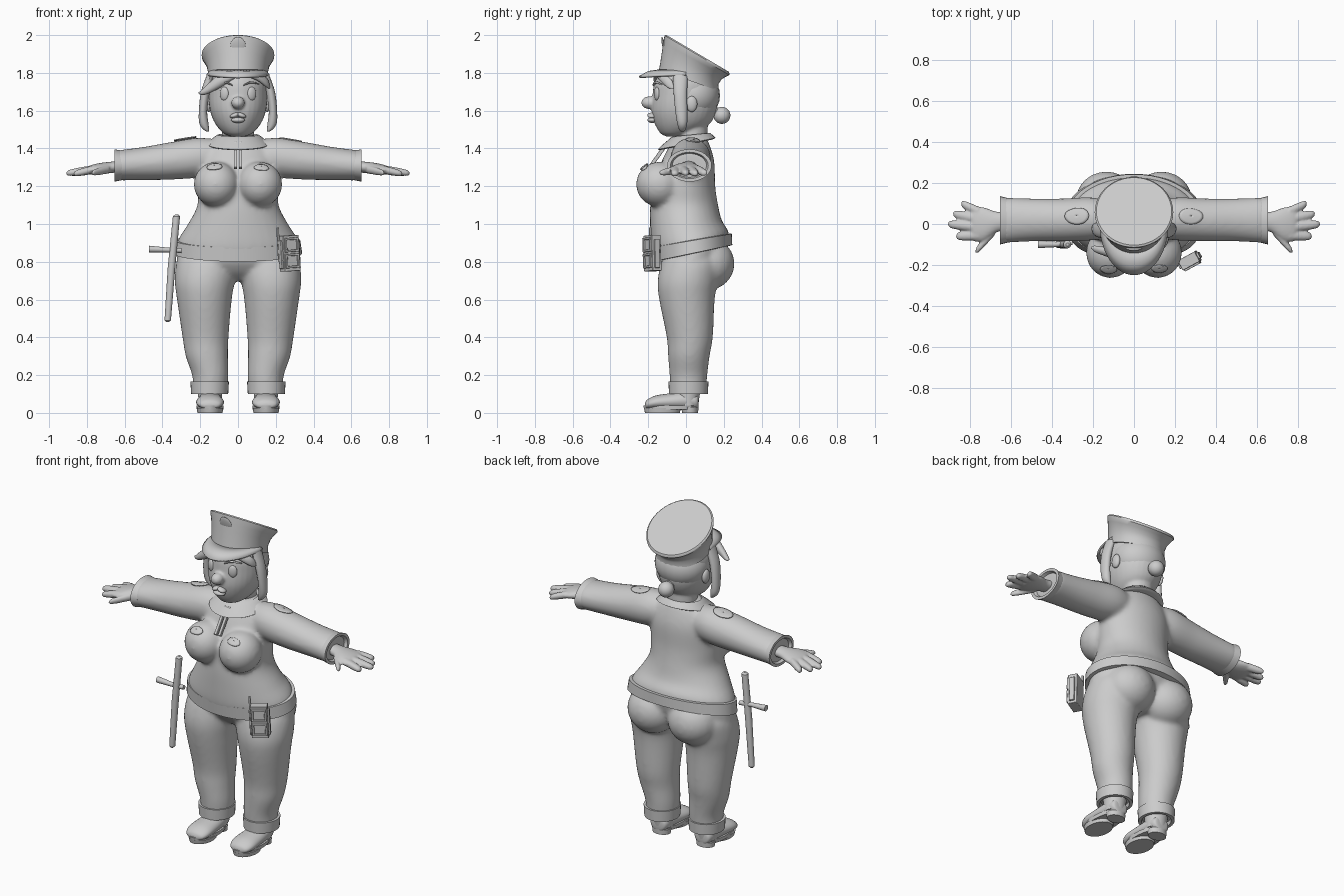
import bpy, bmesh, math
from mathutils import Matrix, Vector, Euler

cloth = bpy.data.materials.new("plain grey")
cloth.diffuse_color = (0.6, 0.6, 0.6, 1)


def curve(rings, steps):
    """Catmull-Rom interpolation of (x, y, z, a, b, tilt) sections."""
    rings = [Vector(tuple(r) + (0,) * (6 - len(r))) for r in rings]
    out = []
    for i in range(len(rings) - 1):
        p0, p1, p2 = rings[max(i - 1, 0)], rings[i], rings[i + 1]
        p3 = rings[min(i + 2, len(rings) - 1)]
        for s in range(steps):
            t = s / steps
            out.append(0.5 * (2 * p1 + (p2 - p0) * t + (2 * p0 - 5 * p1 + 4 * p2 - p3) * t * t
                              + (3 * p1 - p0 - 3 * p2 + p3) * t ** 3))
    return out + [rings[-1]]


def loft(bm, rings, axis='z', n=32, steps=4, caps=True):
    """Skin elliptical sections; axis is the normal of the sections."""
    loops = []
    for x, y, z, a, b, tilt in curve(rings, steps):
        c = Vector((x, y, z))
        u, v = {'z': (Vector((a, 0, 0)), Vector((0, b, tilt * b))),
                'x': (Vector((0, a, 0)), Vector((0, 0, b))),
                'y': (Vector((a, 0, 0)), Vector((0, 0, b)))}[axis]
        loops.append([bm.verts.new(c + u * math.cos(k * math.tau / n) + v * math.sin(k * math.tau / n))
                      for k in range(n)])
    for p, q in zip(loops, loops[1:]):
        for k in range(n):
            bm.faces.new((p[k], p[(k + 1) % n], q[(k + 1) % n], q[k]))
    if caps:
        bm.faces.new(loops[0][::-1])
        bm.faces.new(loops[-1])


def place(loc, size, rot):
    return Matrix.LocRotScale(Vector(loc), Euler(rot), Vector(size))


def ball(bm, loc, size, rot=(0, 0, 0)):
    bmesh.ops.create_uvsphere(bm, u_segments=24, v_segments=14, radius=1, matrix=place(loc, size, rot))


def box(bm, loc, size, rot=(0, 0, 0)):
    bmesh.ops.create_cube(bm, size=1, matrix=place(loc, size, rot))


def finish(name, bm, mirror=False, voxel=0, smooth=0, bevel=0):
    if mirror:
        geo = bmesh.ops.duplicate(bm, geom=bm.verts[:] + bm.edges[:] + bm.faces[:])['geom']
        for v in [g for g in geo if isinstance(g, bmesh.types.BMVert)]:
            v.co.x = -v.co.x
    bmesh.ops.recalc_face_normals(bm, faces=bm.faces)
    me = bpy.data.meshes.new(name)
    bm.to_mesh(me)
    bm.free()
    me.materials.append(cloth)
    ob = bpy.data.objects.new(name, me)
    bpy.context.collection.objects.link(ob)
    bpy.context.view_layer.objects.active = ob
    ob.select_set(True)
    bpy.ops.object.shade_smooth_by_angle(angle=math.radians(40))
    ob.select_set(False)
    if voxel:
        m = ob.modifiers.new("fuse", 'REMESH')
        m.mode, m.voxel_size, m.use_smooth_shade = 'VOXEL', voxel, True
        s = ob.modifiers.new("soften", 'SMOOTH')
        s.iterations, s.factor = smooth, 0.5
    if bevel:
        b = ob.modifiers.new("bevel", 'BEVEL')
        b.width, b.segments = bevel, 2
    return ob


# Jacket: torso, bust and sleeves fused together
bm = bmesh.new()
loft(bm, [(0, .02, 1.47, .10, .08), (0, .02, 1.42, .17, .105), (0, .01, 1.33, .21, .14),
          (0, -.01, 1.2, .215, .165), (0, -.01, 1.1, .215, .18), (0, 0, 1.0, .265, .19, .1),
          (0, .02, .92, .315, .205, .2), (0, .03, .86, .328, .20, .2)])
for s in (1, -1):
    ball(bm, (s * .115, -.14, 1.21), (.12, .125, .12))
    loft(bm, [(s * .08, .02, 1.36, .08, .08), (s * .2, .025, 1.352, .105, .105), (s * .35, .02, 1.335, .105, .1),
              (s * .5, .02, 1.32, .105, .088), (s * .64, .018, 1.31, .112, .08)], 'x')
jacket = finish("jacket", bm, voxel=.012, smooth=10)

bm = bmesh.new()  # sleeve ends
loft(bm, [(.615, .018, 1.31, .108, .078), (.655, .018, 1.31, .118, .086),
          (.655, .018, 1.31, .10, .07), (.62, .018, 1.31, .08, .055)], 'x', steps=1)
finish("sleeve_cuffs", bm, mirror=True)

bm = bmesh.new()  # belt band
loft(bm, [(0, .035, .843, .325, .195, .21), (0, .035, .845, .340, .21, .21),
          (0, .03, .912, .330, .213, .17), (0, .03, .915, .315, .20, .17)], n=48, steps=1)
finish("belt", bm)

bm = bmesh.new()  # collar
loft(bm, [(0, .005, 1.42, .15, .13, .2), (0, .003, 1.425, .165, .153, .2), (0, .02, 1.46, .125, .115, .14),
          (0, .025, 1.472, .105, .095, .1), (0, .025, 1.45, .09, .08, .1)], steps=2)
finish("collar", bm)

bm = bmesh.new()  # zip placket
box(bm, (.013, -.145, 1.365), (.018, .02, .17), (-.62, 0, .0))
finish("zip", bm, mirror=True, bevel=.003)


def patch(name, x, y, z, a, b, axis):
    bm = bmesh.new()
    loft(bm, [(x, y, z, a * k, b * k) for k in (.02, .25, .5, .75, 1)], axis, steps=1, caps=False)
    ob = finish(name, bm, mirror=True)
    w = ob.modifiers.new("wrap", 'SHRINKWRAP')
    w.target, w.offset, w.wrap_mode = jacket, .005, 'ABOVE_SURFACE'
    ob.modifiers.new("thick", 'SOLIDIFY').thickness = .006


patch("chest_badges", .125, -.22, 1.31, .042, .04, 'y')
patch("shoulder_badges", .28, .04, 1.45, .06, .042, 'z')

# Trousers: hips, seat and legs fused together
bm = bmesh.new()
loft(bm, [(0, .03, .70, .1, .08), (0, .03, .75, .30, .14), (0, .035, .84, .323, .18, .2), (0, .035, .89, .30, .18, .2)])
for s in (1, -1):
    ball(bm, (s * .135, .115, .79), (.15, .142, .14))
    loft(bm, [(s * .147, .013, .12, .09, .093), (s * .147, .013, .2, .096, .1), (s * .165, .015, .3, .112, .11),
              (s * .172, .02, .4, .122, .122), (s * .178, .005, .6, .145, .147), (s * .175, .01, .7, .16, .16),
              (s * .16, .03, .8, .165, .16), (s * .15, .03, .86, .14, .13)])
finish("trousers", bm, voxel=.012, smooth=8)

bm = bmesh.new()  # turned-up trouser cuffs
loft(bm, [(.15, .013, .165, .09, .095), (.15, .013, .165, .102, .106), (.15, .013, .10, .098, .103),
          (.15, .013, .10, .08, .085), (.15, .013, .13, .075, .08)], steps=1)
finish("trouser_cuffs", bm, mirror=True)

bm = bmesh.new()  # boots
loft(bm, [(.148, .066, .06, .03, .03), (.148, .055, .062, .052, .045), (.148, 0, .065, .062, .05),
          (.148, -.08, .06, .07, .044), (.148, -.16, .055, .073, .037), (.148, -.205, .045, .055, .025),
          (.148, -.218, .04, .02, .01)], 'y')
loft(bm, [(.148, .01, .04, .06, .055), (.148, .012, .13, .065, .065)])
finish("boots", bm, mirror=True)

bm = bmesh.new()  # boot soles and heels
loft(bm, [(.148, -.08, .018, .07, .142), (.148, -.08, .04, .072, .146)], steps=1)
loft(bm, [(.148, -.125, 0, .066, .092), (.148, -.125, .025, .071, .098)], steps=1)
loft(bm, [(.148, .022, 0, .054, .042), (.148, .02, .03, .058, .046)], steps=1)
finish("boot_soles", bm, mirror=True)

# Hands: palm, thumb and four fingers
bm = bmesh.new()
loft(bm, [(.61, .015, 1.305, .045, .03), (.67, .01, 1.30, .05, .03), (.73, 0, 1.293, .08, .03),
          (.78, 0, 1.286, .085, .025), (.80, 0, 1.283, .06, .015)], 'x')
for x0, y0, x1, y1, z1 in ((.76, .06, .845, .10, 1.268), (.77, .025, .885, .05, 1.265),
                           (.77, -.015, .91, .0, 1.268), (.76, -.055, .87, -.06, 1.265),
                           (.68, -.03, .775, -.135, 1.27)):
    def at(t, r):
        return (x0 + (x1 - x0) * t, y0 + (y1 - y0) * t, 1.29 + (z1 - 1.29) * t, r, r * .85)
    loft(bm, [at(0, .025), at(.5, .024), at(.85, .02), at(.96, .013), at(1, .003)], 'x', n=16)
finish("hands", bm, mirror=True, voxel=.006, smooth=4)

# Head and face
bm = bmesh.new()
loft(bm, [(0, -.06, 1.462, .03, .04), (0, -.045, 1.48, .075, .09), (0, -.02, 1.53, .12, .145),
          (0, -.01, 1.6, .148, .172), (0, -.005, 1.68, .155, .172), (0, 0, 1.76, .148, .163), (0, .0, 1.83, .10, .10)])
loft(bm, [(0, .035, 1.40, .085, .08), (0, .035, 1.55, .085, .08)])
ball(bm, (0, -.195, 1.642), (.036, .042, .034))
finish("head", bm, voxel=.008, smooth=3)

bm = bmesh.new()  # eyes, brows and ears
ball(bm, (.073, -.155, 1.69), (.025, .012, .036), (0, 0, .42))
loft(bm, [(.03, -.172, 1.735, .006, .004), (.07, -.16, 1.75, .008, .006), (.115, -.128, 1.74, .004, .003)], 'x', n=10)
ball(bm, (.155, .03, 1.635), (.018, .03, .042))
finish("eyes_brows_ears", bm, mirror=True)

bm = bmesh.new()  # lips
ball(bm, (0, -.178, 1.55), (.036, .026, .015))
ball(bm, (.018, -.18, 1.575), (.026, .025, .013), (0, .35, 0))
ball(bm, (-.018, -.18, 1.575), (.026, .025, .013), (0, -.35, 0))
finish("lips", bm)

# Hair: back, bun, side locks and fringe
bm = bmesh.new()
ball(bm, (0, .035, 1.68), (.157, .145, .135))
ball(bm, (0, .14, 1.595), (.03, .05, .025))
ball(bm, (0, .19, 1.575), (.045, .045, .045))
finish("hair_bun", bm)

bm = bmesh.new()
loft(bm, [(.145, -.03, 1.79, .02, .04), (.172, -.03, 1.7, .024, .036), (.185, -.025, 1.6, .022, .032),
          (.18, -.02, 1.53, .024, .026), (.165, -.02, 1.495, .012, .014), (.155, -.02, 1.49, .002, .002)], n=16)
finish("side_locks", bm, mirror=True)

bm = bmesh.new()
loft(bm, [(-.01, -.15, 1.785, .02, .01), (-.09, -.145, 1.76, .026, .036), (-.16, -.13, 1.715, .02, .026),
          (-.195, -.12, 1.695, .014, .012), (-.21, -.115, 1.695, .002, .002)], 'x', n=16)
loft(bm, [(.03, -.15, 1.79, .015, .005), (.10, -.13, 1.78, .02, .02), (.155, -.09, 1.745, .02, .025),
          (.17, -.07, 1.72, .003, .003)], 'x', n=16)
finish("fringe", bm)

# Cap with flared crown
bm = bmesh.new()
loft(bm, [(0, .015, 1.76, .158, .158, -.35), (0, .018, 1.80, .158, .153, -.40), (0, .03, 1.84, .166, .157, -.48),
          (0, .045, 1.87, .18, .165, -.55), (0, .057, 1.89, .192, .172, -.59), (0, .058, 1.897, .192, .172, -.59),
          (0, .062, 1.903, .184, .165, -.59)], n=48, steps=1)
finish("cap", bm)

bm = bmesh.new()  # cap visor
rows = []
for i in range(29):
    c, s = math.cos(math.pi * (1 + i / 28)), math.sin(math.pi * (1 + i / 28))
    rows.append([bm.verts.new(p) for p in ((.145 * c, .01 + .14 * s, 1.82), (.158 * c, .2 * s, 1.81 - .008 * c * c),
                                           (.168 * c, .25 * s, 1.782 + .01 * c * c))])
for p, q in zip(rows, rows[1:]):
    for k in range(2):
        bm.faces.new((p[k], p[k + 1], q[k + 1], q[k]))
finish("visor", bm).modifiers.new("thick", 'SOLIDIFY').thickness = .012

bm = bmesh.new()  # cap badge
ball(bm, (0, -.118, 1.945), (.04, .008, .046), (.22, 0, 0))
finish("cap_badge", bm)

# Baton with side handle
bm = bmesh.new()
loft(bm, [(-.373, -.10, .48, .006, .006), (-.372, -.10, .49, .017, .017), (-.352, -.10, .77, .02, .02),
          (-.326, -.10, 1.04, .019, .019), (-.325, -.10, 1.05, .008, .008)], n=16, steps=1)
loft(bm, [(-.47, -.10, .867, .018, .018), (-.38, -.10, .863, .013, .013), (-.30, -.09, .86, .013, .013)], 'x', n=12, steps=1)
finish("baton", bm)

# Belt pouch with two framed panels and an upright antenna
bm = bmesh.new()
turn = Matrix.Translation((.272, -.178, .845)) @ Matrix.Rotation(.5, 4, 'Z') @ Matrix.Rotation(-.06, 4, 'Y')
box(bm, (0, 0, 0), (.095, .055, .19))
box(bm, (0, 0, -.005), (.115, .03, .15))
for z in (.045, -.04):
    for s in (1, -1):
        box(bm, (s * .036, -.03, z), (.012, .014, .07))
        box(bm, (0, -.03, z + s * .032), (.084, .014, .012))
box(bm, (-.052, .02, .05), (.012, .012, .18))
bmesh.ops.transform(bm, matrix=turn, verts=bm.verts)
finish("belt_pouch", bm, bevel=.003)
